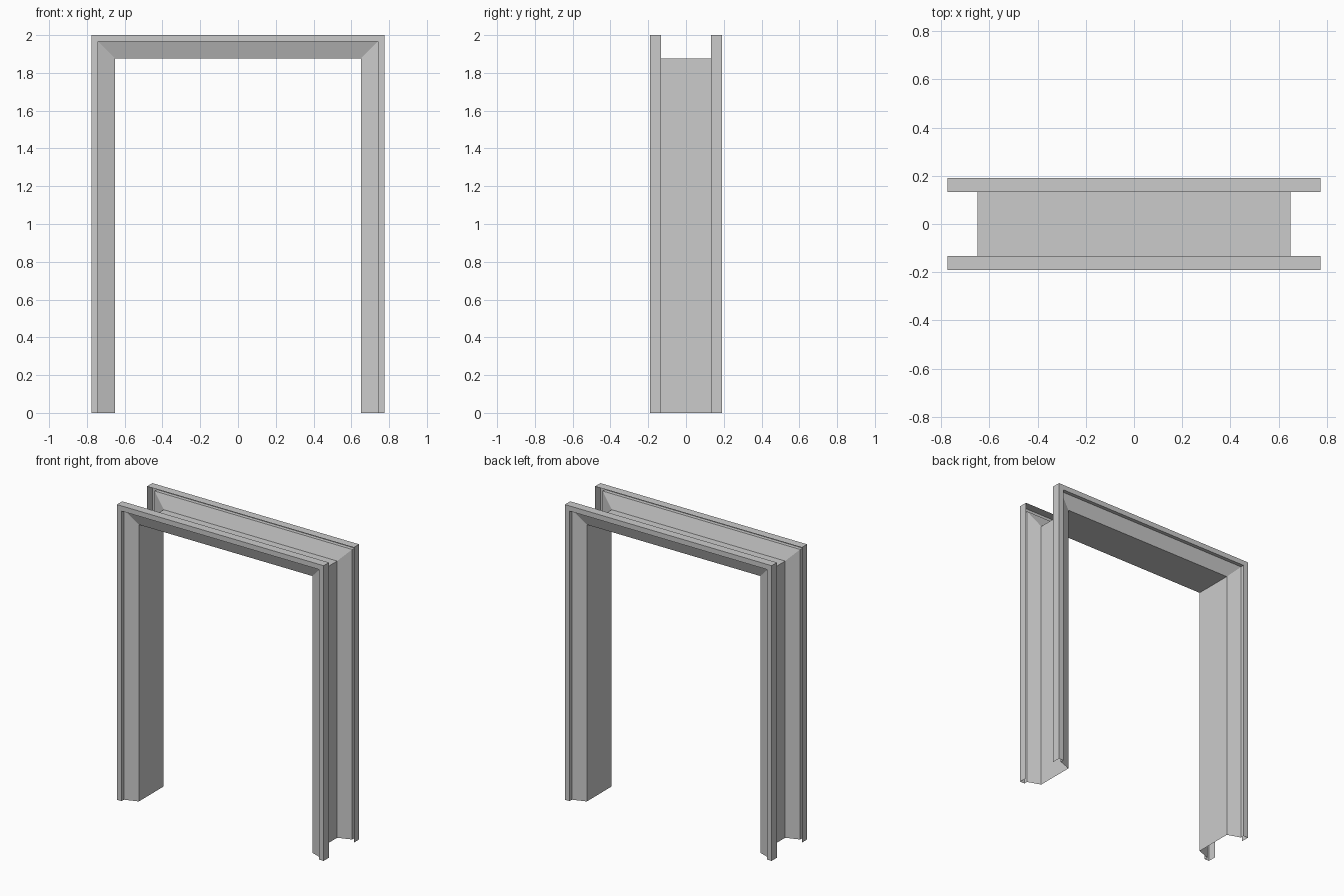
import bpy
import bmesh

if "Cube" in bpy.data.objects:
    bpy.data.objects.remove(bpy.data.objects["Cube"])

HALF_W, HEAD_Z = 0.65, 1.875   # opening half width and head height


def path_ring(d):
    """Mitred U path (x, z) lying d outside the opening, left foot to right foot."""
    x, z = HALF_W + d, HEAD_Z + d
    return [(-x, 0), (-x, z), (x, z), (x, 0)]


def sweep(name, profile):
    """Sweep an open (offset, y) profile around the doorway as a folded sheet."""
    bm = bmesh.new()
    rails = [[bm.verts.new((x, y, z)) for x, z in path_ring(d)] for d, y in profile]
    for a, b in zip(rails, rails[1:]):
        for i in range(3):
            bm.faces.new((a[i], b[i], b[i + 1], a[i + 1]))
    mesh = bpy.data.meshes.new(name)
    bm.to_mesh(mesh)
    bm.free()
    obj = bpy.data.objects.new(name, mesh)
    bpy.context.collection.objects.link(obj)
    return obj


# Casing section: outer return, raised band, step, sloped face down to the jamb
casing = [(0.125, -0.133), (0.125, -0.19), (0.09, -0.19), (0.09, -0.165), (0, -0.133)]

sweep("front_casing", casing)
sweep("back_casing", [(d, -y) for d, y in reversed(casing)])

# Flat lining of the opening
sweep("jamb_lining", [(0, -0.133), (0, 0.133)])
